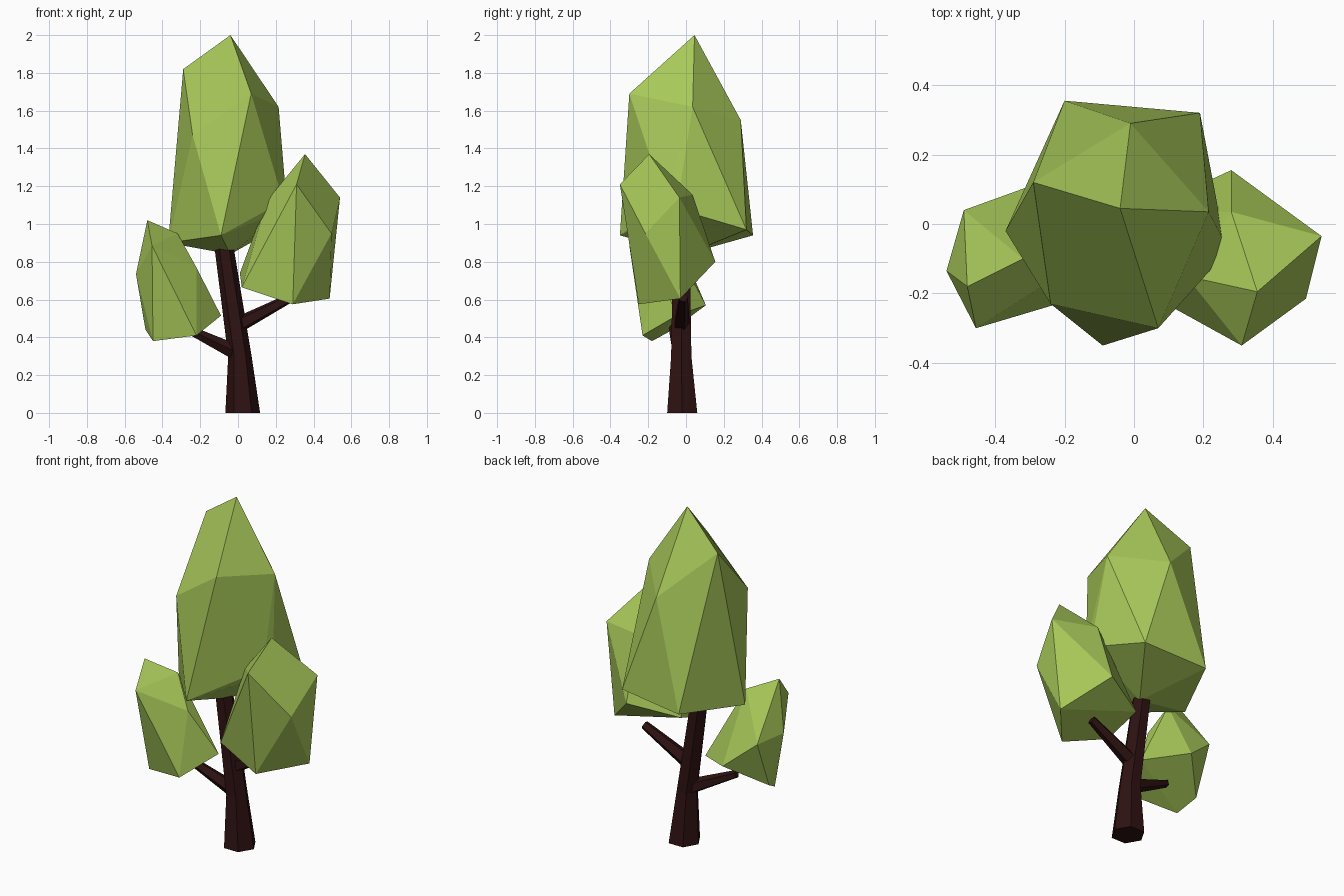
import bpy
import bmesh
import math
from mathutils import Vector

cube = bpy.data.objects.get("Cube")
if cube:
    bpy.data.objects.remove(cube, do_unlink=True)


def make_material(name, colour):
    mat = bpy.data.materials.new(name)
    mat.use_nodes = True
    mat.diffuse_color = (*colour, 1)
    shader = mat.node_tree.nodes["Principled BSDF"]
    shader.inputs["Base Color"].default_value = (*colour, 1)
    shader.inputs["Roughness"].default_value = 0.9
    return mat


leaf_green = make_material("leaf green", (0.39, 0.58, 0.1))
bark_brown = make_material("dark bark", (0.028, 0.006, 0.006))


def finish(bm, name, mat):
    bmesh.ops.recalc_face_normals(bm, faces=bm.faces[:])
    mesh = bpy.data.meshes.new(name)
    bm.to_mesh(mesh)
    bm.free()
    mesh.materials.append(mat)
    obj = bpy.data.objects.new(name, mesh)
    bpy.context.collection.objects.link(obj)
    return obj


def foliage(name, corners):
    """Faceted leaf mass: the convex hull of a few corner points."""
    bm = bmesh.new()
    for co in corners:
        bm.verts.new(co)
    hull = bmesh.ops.convex_hull(bm, input=bm.verts[:])
    loose = [v for v in bm.verts if not v.link_faces]
    bmesh.ops.delete(bm, geom=loose, context='VERTS')
    bmesh.ops.dissolve_limit(bm, angle_limit=math.radians(4),
                             verts=bm.verts[:], edges=bm.edges[:])
    return finish(bm, name, leaf_green)


def limb(name, axis, stations, sides):
    """Tapered flat-sided limb through (centre, radius) stations."""
    turn = Vector(axis).to_track_quat('Z', 'Y')
    bm = bmesh.new()
    rings = []
    for centre, radius in stations:
        ring = []
        for i in range(sides):
            a = math.tau * i / sides
            offset = Vector((math.cos(a), math.sin(a), 0)) * radius
            ring.append(bm.verts.new(Vector(centre) + turn @ offset))
        rings.append(ring)
    for low, high in zip(rings, rings[1:]):
        for i in range(sides):
            j = (i + 1) % sides
            bm.faces.new((low[i], low[j], high[j], high[i]))
    bm.faces.new(rings[0])
    bm.faces.new(rings[-1])
    return finish(bm, name, bark_brown)


# Trunk leaning to one side, flared at the foot
limb("trunk", (0, 0, 1), [
    ((0.025, -0.02, 0), 0.092),
    ((0.01, -0.025, 0.3), 0.062),
    ((-0.08, -0.025, 0.92), 0.05),
], sides=6)

# Side branches reaching into the small crowns
limb("left_branch", (0.24, 0.01, 0.12), [
    ((-0.01, -0.025, 0.46), 0.045),
    ((0.28, -0.015, 0.61), 0.025),
], sides=5)
limb("right_branch", (-0.26, -0.04, 0.12), [
    ((0.01, -0.025, 0.31), 0.045),
    ((-0.28, -0.07, 0.45), 0.022),
], sides=5)

# Tall main crown, from the tip downwards
foliage("main_crown", [
    (-0.04, 0.045, 2.0),
    (-0.29, 0.12, 1.82), (0.07, -0.3, 1.69),
    (0.215, 0.035, 1.62), (-0.01, 0.29, 1.55),
    (-0.24, -0.23, 1.47), (0.24, -0.11, 1.12),
    (0.26, -0.05, 1.08), (0.19, 0.32, 0.97),
    (-0.2, 0.355, 0.94), (-0.09, -0.35, 0.94),
    (-0.37, -0.02, 0.9), (-0.04, 0, 0.84),
])

# Middle crown on the left branch
foliage("left_crown", [
    (0.355, -0.195, 1.37),
    (0.31, -0.35, 1.21), (0.28, 0.035, 1.155),
    (0.54, -0.035, 1.14), (0.15, -0.15, 1.12),
    (0.495, -0.215, 0.95), (0.28, 0.155, 0.8),
    (0.01, 0.03, 0.74), (0.02, -0.19, 0.665),
    (0.485, -0.03, 0.605), (0.29, -0.25, 0.575),
])

# Low crown on the right branch
foliage("right_crown", [
    (-0.48, -0.18, 1.02),
    (-0.32, -0.1, 0.95), (-0.455, -0.3, 0.885),
    (-0.22, -0.15, 0.77), (-0.54, -0.135, 0.735),
    (-0.49, 0.04, 0.72), (-0.31, 0.105, 0.57),
    (-0.09, -0.05, 0.515), (-0.49, -0.07, 0.44),
    (-0.22, -0.23, 0.41), (-0.45, -0.18, 0.38),
])
